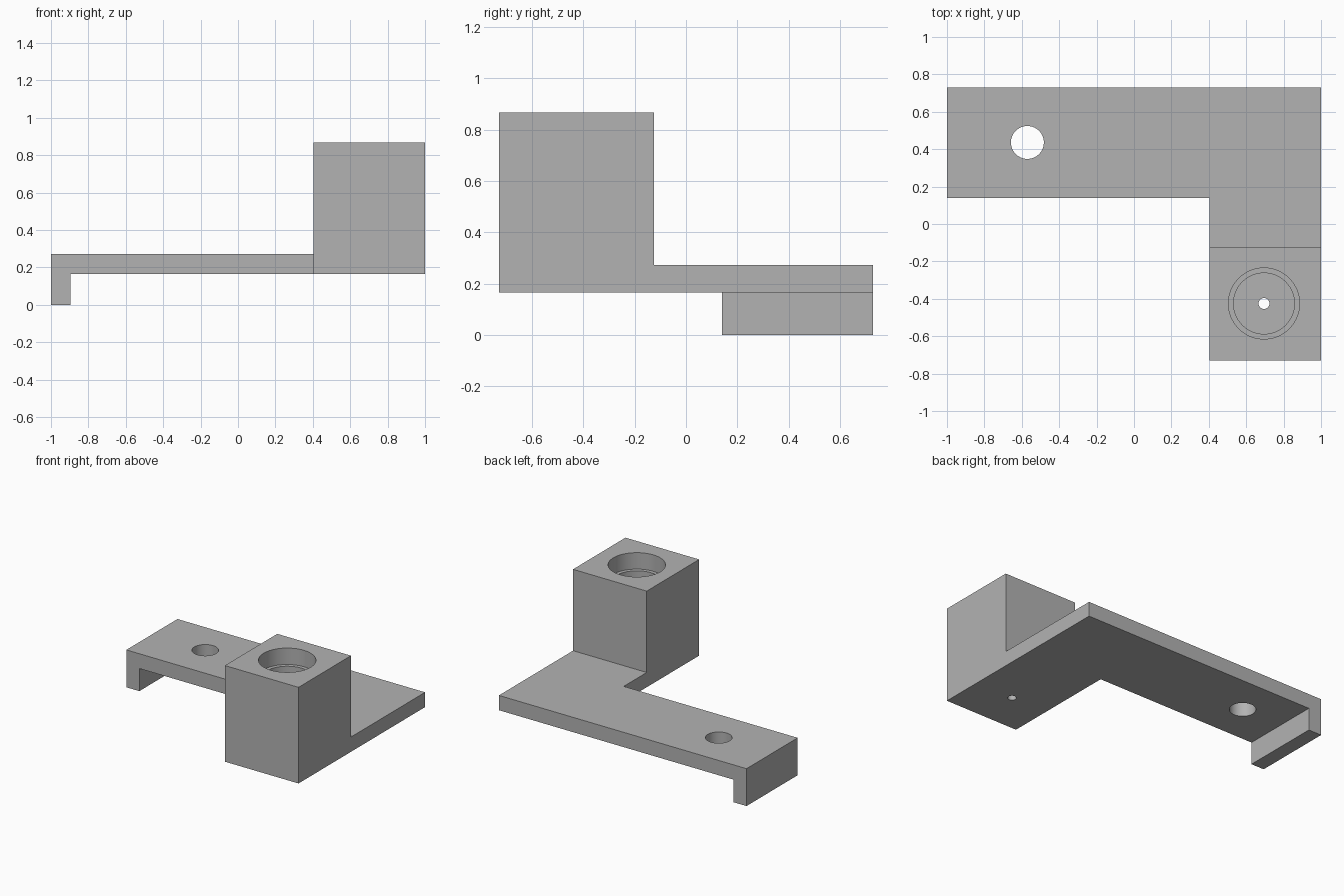
import bpy
import bmesh
from mathutils import Matrix, Vector

if "Cube" in bpy.data.objects:
    bpy.data.objects.remove(bpy.data.objects["Cube"], do_unlink=True)

grey = bpy.data.materials.new("mid_grey")
grey.use_nodes = True
colour = (0.45, 0.45, 0.45, 1)
grey.diffuse_color = colour
grey.node_tree.nodes["Principled BSDF"].inputs["Base Color"].default_value = colour

# Shared dimensions
BACK, FRONT = 0.73, -0.73
ARM_FRONT, BLOCK_BACK = 0.14, -0.125
LEG_X = 0.405
PLATE_BOTTOM, PLATE_TOP, BLOCK_TOP = 0.165, 0.273, 0.867
BORE = (0.695, -0.425)


def make_object(name, bm):
    bmesh.ops.recalc_face_normals(bm, faces=bm.faces)
    mesh = bpy.data.meshes.new(name)
    bm.to_mesh(mesh)
    bm.free()
    mesh.materials.append(grey)
    obj = bpy.data.objects.new(name, mesh)
    bpy.context.collection.objects.link(obj)
    return obj


def prism(name, outline, axis, start, end):
    """Extrude a 2D outline along x (from yz points) or z (from xy points)."""
    bm = bmesh.new()
    place = (lambda a, b: (start, a, b)) if axis == "x" else (lambda a, b: (a, b, start))
    face = bm.faces.new([bm.verts.new(place(a, b)) for a, b in outline])
    step = Vector((end - start, 0, 0)) if axis == "x" else Vector((0, 0, end - start))
    new = bmesh.ops.extrude_face_region(bm, geom=[face])["geom"]
    bmesh.ops.translate(bm, vec=step, verts=[v for v in new if isinstance(v, bmesh.types.BMVert)])
    return make_object(name, bm)


def cylinder(name, centre, radius, bottom, top):
    bm = bmesh.new()
    bmesh.ops.create_cone(bm, cap_ends=True, segments=64, radius1=radius, radius2=radius,
                          depth=top - bottom,
                          matrix=Matrix.Translation((*centre, (top + bottom) / 2)))
    return make_object(name, bm)


def combine(target, tool, operation):
    mod = target.modifiers.new(tool.name, "BOOLEAN")
    mod.operation = operation
    mod.solver = "EXACT"
    mod.object = tool
    bpy.context.view_layer.objects.active = target
    bpy.ops.object.modifier_apply(modifier=mod.name)
    bpy.data.objects.remove(tool, do_unlink=True)


# L-shaped plate
bracket = prism("bracket", [(-1, BACK), (-1, ARM_FRONT), (LEG_X, ARM_FRONT),
                            (LEG_X, FRONT), (1, FRONT), (1, BACK)],
                "z", PLATE_BOTTOM, PLATE_TOP)

# Tall block on the front leg, and the lip hanging under the arm's end
block = prism("block", [(FRONT, PLATE_BOTTOM), (BLOCK_BACK, PLATE_BOTTOM),
                        (BLOCK_BACK, BLOCK_TOP), (FRONT, BLOCK_TOP)], "x", LEG_X, 1)
lip = prism("lip", [(ARM_FRONT, 0), (BACK, 0), (BACK, PLATE_TOP), (ARM_FRONT, PLATE_TOP)],
            "x", -1, -0.895)
for part in (block, lip):
    combine(bracket, part, "UNION")

# Stepped bore with a small drain hole, and the arm's mounting hole
cutters = [
    cylinder("counterbore", BORE, 0.19, BLOCK_TOP - 0.12, 1),
    cylinder("inner_bore", BORE, 0.163, PLATE_TOP, 0.95),
    cylinder("drain_hole", BORE, 0.029, 0, 0.5),
    cylinder("mounting_hole", (-0.57, 0.436), 0.088, 0, 0.5),
]
for cutter in cutters:
    combine(bracket, cutter, "DIFFERENCE")

# Smooth bores, crisp edges
bpy.ops.object.select_all(action="DESELECT")
bracket.select_set(True)
bpy.context.view_layer.objects.active = bracket
bpy.ops.object.shade_smooth_by_angle()
